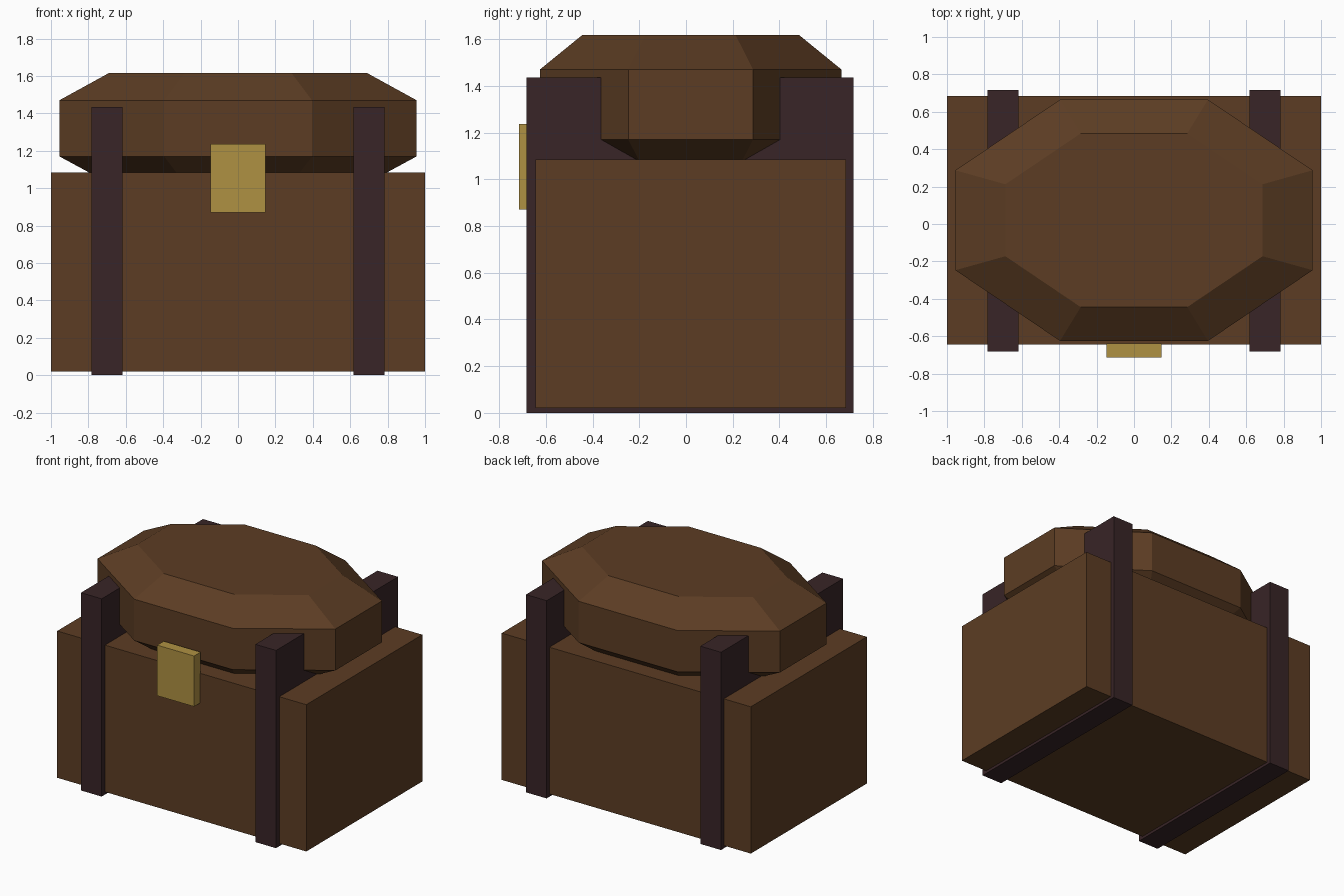
import bpy, bmesh
from math import cos, sin, pi

cube = bpy.data.objects.get("Cube")
if cube:
    bpy.data.objects.remove(cube, do_unlink=True)


def material(name, rgb):
    mat = bpy.data.materials.new(name)
    mat.use_nodes = True
    mat.diffuse_color = (*rgb, 1)
    mat.node_tree.nodes["Principled BSDF"].inputs["Base Color"].default_value = (*rgb, 1)
    return mat


def finish(name, bm, mat):
    bmesh.ops.recalc_face_normals(bm, faces=bm.faces[:])
    mesh = bpy.data.meshes.new(name)
    bm.to_mesh(mesh)
    bm.free()
    mesh.materials.append(mat)
    obj = bpy.data.objects.new(name, mesh)
    bpy.context.collection.objects.link(obj)
    return obj


def box(name, low, high, mat):
    bm = bmesh.new()
    bmesh.ops.create_cube(bm, size=1)
    for v in bm.verts:
        for i in range(3):
            v.co[i] = low[i] if v.co[i] < 0 else high[i]
    return finish(name, bm, mat)


def octagon_loft(name, half_x, half_y, centre_y, profile, mat):
    """Stack octagon rings given as (scale, height) and cap both ends."""
    bm = bmesh.new()
    rings = []
    for scale, z in profile:
        r = scale / cos(pi / 8)
        angles = [(k + 0.5) * pi / 4 for k in range(8)]
        rings.append([bm.verts.new((half_x * r * cos(a),
                                    centre_y + half_y * r * sin(a), z)) for a in angles])
    for a, b in zip(rings, rings[1:]):
        for k in range(8):
            n = (k + 1) % 8
            bm.faces.new((a[k], a[n], b[n], b[k]))
    bm.faces.new(rings[0][::-1])
    bm.faces.new(rings[-1])
    return finish(name, bm, mat)


brown = material("brown leather", (0.107, 0.046, 0.017))
dark = material("dark strap leather", (0.040, 0.018, 0.020))
brass = material("brass", (0.429, 0.283, 0.055))

# Bag body
box("body", (-1, -0.645, 0.02), (1, 0.685, 1.085), brown)

# Rounded flap on top, chamfered above and below, sunk into the body
octagon_loft("lid", 0.955, 0.645, 0.02,
             [(0.72, 1.025), (1, 1.17), (1, 1.47), (0.72, 1.617)], brown)

# Straps passing around the body and through the lid
for side, name in ((-1, "right_strap"), (1, "left_strap")):
    x = side * 0.70
    box(name, (x - 0.083, -0.682, 0), (x + 0.083, 0.717, 1.435), dark)

# Front clasp
box("clasp", (-0.148, -0.715, 0.87), (0.148, -0.64, 1.237), brass)
